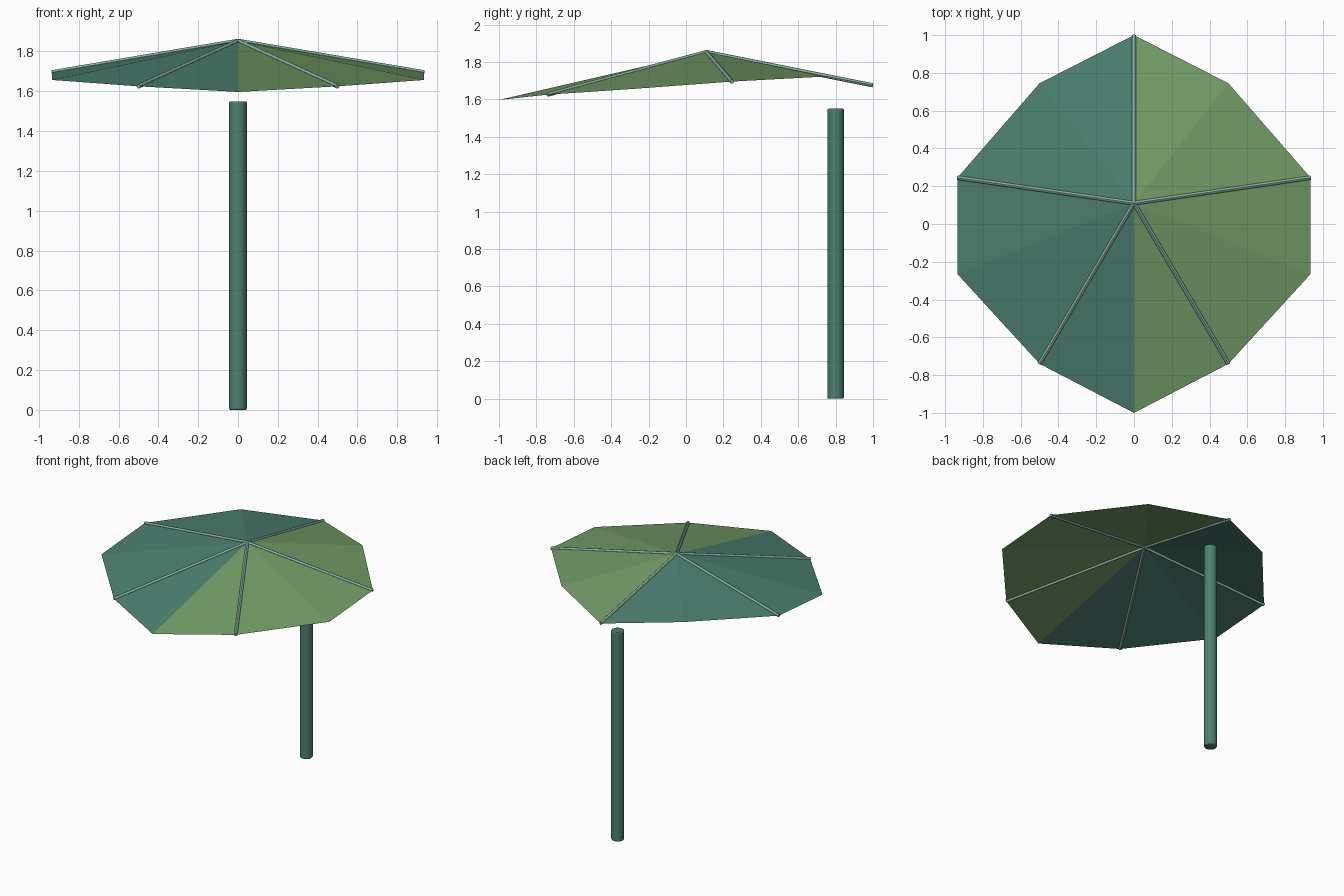
import bpy, bmesh
from mathutils import Vector

if "Cube" in bpy.data.objects:
    bpy.data.objects.remove(bpy.data.objects["Cube"])


def material(name, rgb):
    m = bpy.data.materials.new(name)
    lin = [((c / 255 + 0.055) / 1.055) ** 2.4 for c in rgb]
    m.diffuse_color = (*lin, 1)
    m.use_nodes = True
    m.node_tree.nodes["Principled BSDF"].inputs["Base Color"].default_value = m.diffuse_color
    return m


TEAL = material("teal", (76, 128, 112))
GREEN = material("leaf_green", (115, 156, 103))
PALE = material("pale_teal", (132, 174, 159))

APEX = Vector((0, 0.11, 1.853))
# Right half of the rim, back to front
HALF = [(0, 1.0, 1.675), (0.5, 0.745, 1.722), (0.935, 0.245, 1.695),
        (0.935, -0.265, 1.657), (0.5, -0.74, 1.625), (0, -1.0, 1.597)]
RIM = [Vector(p) for p in HALF]
RIM += [Vector((-p.x, p.y, p.z)) for p in reversed(RIM[1:-1])]


def finish(name, bm, mats):
    me = bpy.data.meshes.new(name)
    bm.to_mesh(me)
    bm.free()
    for m in mats:
        me.materials.append(m)
    ob = bpy.data.objects.new(name, me)
    bpy.context.collection.objects.link(ob)
    return ob


def rod(name, a, b, radius, sides, mat):
    """Smooth-sided cylinder between two points."""
    d = b - a
    bpy.ops.mesh.primitive_cylinder_add(vertices=sides, radius=radius,
                                        depth=d.length, location=(a + b) / 2)
    ob = bpy.context.object
    ob.name = name
    ob.rotation_euler = d.to_track_quat('Z', 'Y').to_euler()
    ob.data.materials.append(mat)
    bpy.ops.object.shade_smooth_by_angle()
    return ob


# Canopy: a thin fan of flat panels, green on the right and teal on the left
bm = bmesh.new()
top = bm.verts.new(APEX)
ring = [bm.verts.new(p) for p in RIM]
for i, v in enumerate(ring):
    f = bm.faces.new((top, ring[(i + 1) % len(ring)], v))
    f.material_index = 1 if f.calc_center_median().x > 0 else 0
finish("canopy", bm, [TEAL, GREEN])

# Ribs: every other rim corner
for n, i in enumerate(range(0, len(RIM), 2)):
    rod(f"rib_{n + 1}", APEX, RIM[i], 0.011, 12, PALE)

# Pole: freestanding behind the centre, with softened ends
pole = rod("pole", Vector((0, 0.80, 0)), Vector((0, 0.80, 1.55)), 0.044, 24, TEAL)
bevel = pole.modifiers.new("soft_ends", 'BEVEL')
bevel.width = 0.006
bevel.segments = 2
bevel.limit_method = 'ANGLE'
bevel.angle_limit = 1.0
